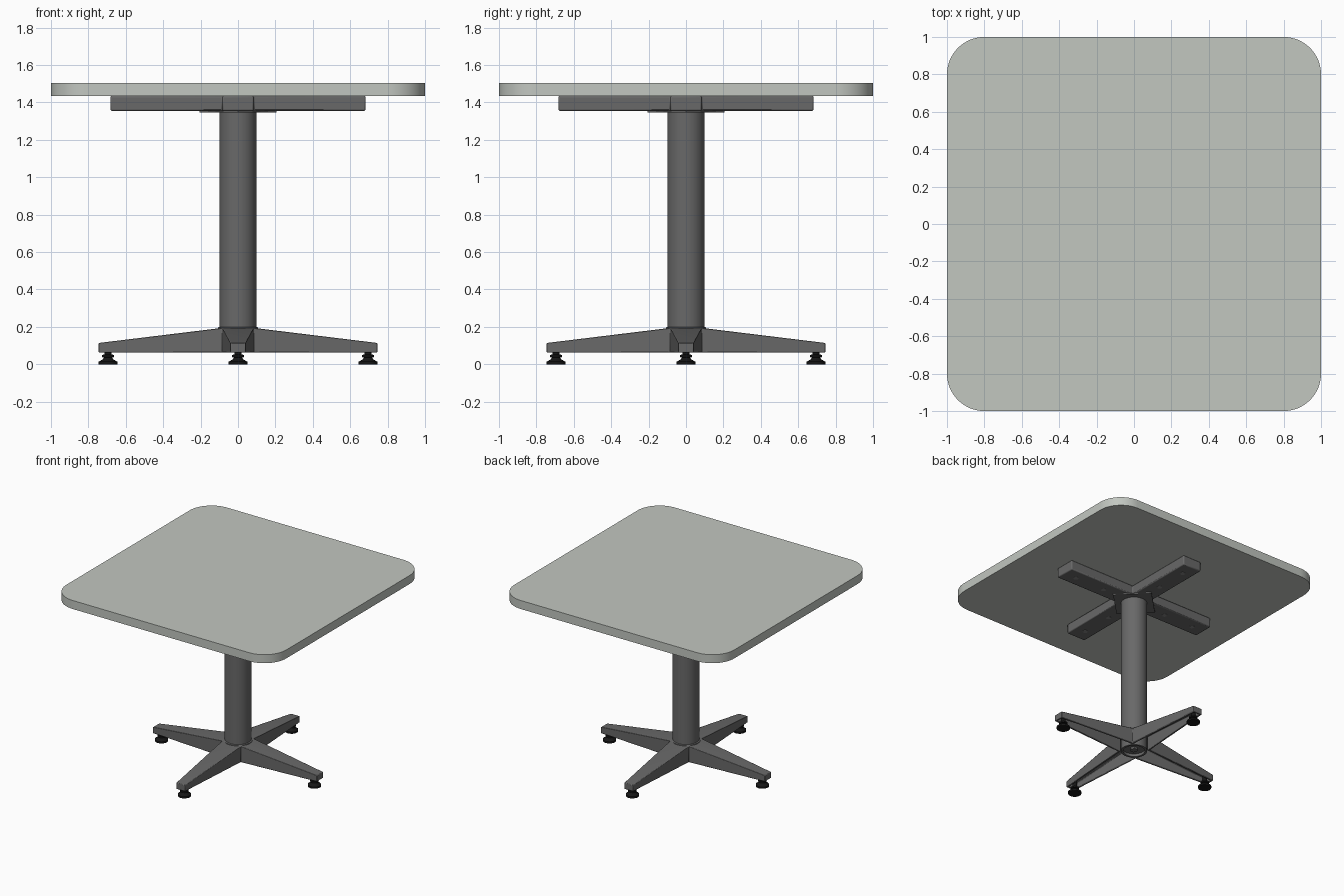
import bpy, bmesh, math
from mathutils import Matrix

if "Cube" in bpy.data.objects:
    bpy.data.objects.remove(bpy.data.objects["Cube"])


def material(name, rgb):
    m = bpy.data.materials.new(name)
    m.diffuse_color = (*rgb, 1)
    m.use_nodes = True
    m.node_tree.nodes["Principled BSDF"].inputs["Base Color"].default_value = m.diffuse_color
    return m


PALE = material("pale grey laminate", (0.54, 0.57, 0.53))
METAL = material("dark grey metal", (0.14, 0.14, 0.14))
BLACK = material("black rubber", (0.008, 0.008, 0.008))
HOLE = material("screw grey", (0.22, 0.22, 0.22))


def finish(name, bm, mat, bevel=0, smooth=True):
    bmesh.ops.recalc_face_normals(bm, faces=bm.faces)
    me = bpy.data.meshes.new(name)
    bm.to_mesh(me)
    bm.free()
    ob = bpy.data.objects.new(name, me)
    bpy.context.collection.objects.link(ob)
    me.materials.append(mat)
    bpy.ops.object.select_all(action='DESELECT')
    ob.select_set(True)
    bpy.context.view_layer.objects.active = ob
    if smooth:
        bpy.ops.object.shade_smooth_by_angle(angle=math.radians(35))
    if bevel:
        b = ob.modifiers.new("bevel", 'BEVEL')
        b.width, b.segments, b.limit_method = bevel, 2, 'ANGLE'
        b.angle_limit = math.radians(35)
    return ob


def prism(name, outline, z0, z1, mat, bevel=0):
    bm = bmesh.new()
    lo = [bm.verts.new((x, y, z0)) for x, y in outline]
    hi = [bm.verts.new((x, y, z1)) for x, y in outline]
    bm.faces.new(lo)
    bm.faces.new(hi)
    n = len(lo)
    for i in range(n):
        bm.faces.new((lo[i], lo[(i + 1) % n], hi[(i + 1) % n], hi[i]))
    return finish(name, bm, mat, bevel)


def lathe(name, profile, mat, at=(0, 0), steps=32):
    # profile of (radius, z) spun around the z axis
    bm = bmesh.new()
    vs = [bm.verts.new((r, 0, z)) for r, z in profile]
    es = [bm.edges.new(p) for p in zip(vs, vs[1:])]
    bmesh.ops.spin(bm, geom=vs + es, cent=(0, 0, 0), axis=(0, 0, 1),
                   angle=math.tau, steps=steps)
    bmesh.ops.remove_doubles(bm, verts=bm.verts, dist=1e-5)
    bmesh.ops.translate(bm, verts=bm.verts, vec=(*at, 0))
    return finish(name, bm, mat)


def cross(half, length, end):
    # four-armed outline: notch corner, then the two corners of each arm end
    pts = []
    for k in range(4):
        c, s = round(math.cos(k * math.pi / 2)), round(math.sin(k * math.pi / 2))
        for x, y in ((half, -half), (length, -end), (length, end)):
            pts.append((c * x - s * y, s * x + c * y))
    return pts


# table top with rounded corners
R = 0.2
outline = []
for k in range(4):
    cx = (1 - R) * (1 if k in (0, 3) else -1)
    cy = (1 - R) * (1 if k < 2 else -1)
    for i in range(17):
        a = (k + i / 16) * math.pi / 2
        outline.append((cx + R * math.cos(a), cy + R * math.sin(a)))
prism("table_top", outline, 1.435, 1.505, PALE)

# cross-shaped support under the top, and its diamond plate
prism("top_support", cross(0.084, 0.682, 0.084), 1.355, 1.435, METAL, 0.008)
prism("support_plate", [(0.205, 0), (0, 0.205), (-0.205, 0), (0, -0.205)],
      1.345, 1.355, METAL)

# column, open at its lower end with a bolted plate inside
lathe("column", [(0, 1.35), (0.099, 1.35), (0.099, 0.062), (0.082, 0.062),
                 (0.082, 0.085), (0, 0.085)], METAL, steps=48)
lathe("column_bolt", [(0, 0.068), (0.03, 0.068), (0.03, 0.086), (0, 0.086)],
      METAL, steps=6)


# star base: hollow underneath, top sloping down to the leg ends
def base_shell():
    bm = bmesh.new()
    t = 0.012

    def loops(half, length, end, z0, drop):
        pts = cross(half, length, end)
        lo = [bm.verts.new((x, y, z0)) for x, y in pts]
        hi = [bm.verts.new((x, y, (0.195 if i % 3 == 0 else 0.114) - drop))
              for i, (x, y) in enumerate(pts)]
        for i in range(12):
            j = (i + 1) % 12
            bm.faces.new((lo[i], lo[j], hi[j], hi[i]))
        bm.faces.new([hi[i] for i in (0, 3, 6, 9)])
        for i in range(0, 12, 3):
            bm.faces.new((hi[i], hi[i + 1], hi[i + 2], hi[(i + 3) % 12]))
        return lo

    a = loops(0.084, 0.745, 0.04, 0.063, 0)
    b = loops(0.084 - t, 0.745 - t, 0.04 - t, 0.063, t)
    for i in range(12):
        j = (i + 1) % 12
        bm.faces.new((a[i], a[j], b[j], b[i]))
    finish("star_base", bm, METAL, 0.004)


base_shell()
lathe("column_collar", [(0.099, 0.185), (0.108, 0.185), (0.108, 0.196),
                        (0.099, 0.2)], METAL, steps=48)

# adjustable feet and support screws, one set per arm
for k, side in enumerate(("right", "back", "left", "front")):
    c, s = math.cos(k * math.pi / 2), math.sin(k * math.pi / 2)
    lathe(side + "_foot", [(0, 0), (0.05, 0), (0.05, 0.014), (0.028, 0.026),
                           (0.022, 0.036), (0.032, 0.038), (0.032, 0.05),
                           (0.018, 0.053), (0.018, 0.1), (0, 0.1)],
          BLACK, (0.695 * c, 0.695 * s), 24)
    for n, r in (("inner", 0.3), ("outer", 0.57)):
        lathe(f"{side}_{n}_screw", [(0, 1.353), (0.02, 1.353), (0.02, 1.357),
                                    (0, 1.357)], HOLE, (r * c, r * s), 16)
